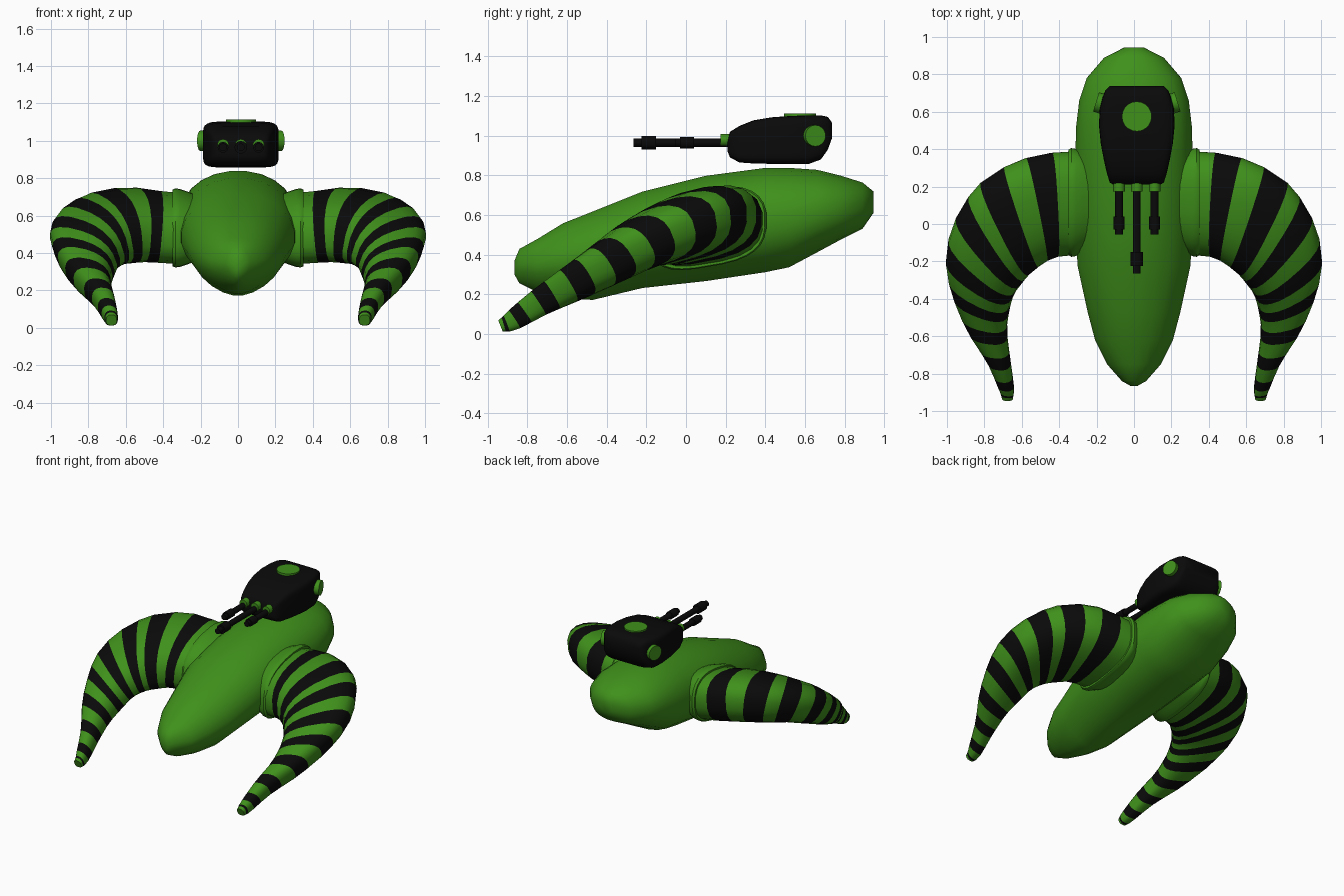
import bpy, bmesh, math
from mathutils import Vector as V, Matrix

if "Cube" in bpy.data.objects:
    bpy.data.objects.remove(bpy.data.objects["Cube"])


def material(name, col):
    m = bpy.data.materials.new(name)
    m.diffuse_color = (*col, 1)
    m.use_nodes = True
    m.node_tree.nodes["Principled BSDF"].inputs["Base Color"].default_value = m.diffuse_color
    return m


GREEN = material("green", (0.05, 0.28, 0.011))
BLACK = material("black", (0.003, 0.003, 0.003))


def finish(bm, name, mats, angle, mirror=False):
    bmesh.ops.recalc_face_normals(bm, faces=bm.faces)
    me = bpy.data.meshes.new(name)
    bm.to_mesh(me)
    bm.free()
    for m in mats:
        me.materials.append(m)
    ob = bpy.data.objects.new(name, me)
    bpy.context.collection.objects.link(ob)
    if mirror:
        ob.modifiers.new("mirror", 'MIRROR')
    bpy.ops.object.select_all(action='DESELECT')
    ob.select_set(True)
    bpy.context.view_layer.objects.active = ob
    bpy.ops.object.shade_smooth_by_angle(angle=math.radians(angle))
    return ob


def ring(c, a, b, n=2.0, sides=16, low=None, drop=1.0):
    """Superellipse ring; low and drop set the exponent and depth of the lower half."""
    pts = []
    for i in range(sides):
        t = 2 * math.pi * (i + 0.5) / sides
        ct, st = math.cos(t), math.sin(t)
        e = 2 / (low if low and st < 0 else n)
        pts.append(c + a * math.copysign(abs(ct) ** e, ct)
                   + b * (drop if st < 0 else 1) * math.copysign(abs(st) ** e, st))
    return pts


def loft(name, rings, mats, angle=50, mirror=False, bands=None):
    bm = bmesh.new()
    rows = [[bm.verts.new(p) for p in r] for r in rings]
    k = len(rows[0])
    for j in range(len(rows) - 1):
        for i in range(k):
            q = (rows[j][i], rows[j][(i + 1) % k], rows[j + 1][(i + 1) % k], rows[j + 1][i])
            f = bm.faces.new(q)
            if bands:
                f.material_index = bands[j]
    bm.faces.new(rows[0])
    bm.faces.new(rows[-1])
    return finish(bm, name, mats, angle, mirror)


def hull(name, stations, mat, n, sides, x=0.0, angle=50, low=None):
    """Loft along y from (y, half width, bottom, top)."""
    rings = [ring(V((x, y, (lo + hi) / 2)), V((w, 0, 0)), V((0, 0, (hi - lo) / 2)), n, sides,
                  low(y) if low else None)
             for y, w, lo, hi in stations]
    return loft(name, rings, [mat], angle)


def cylinder(name, p, q, r, mat, sides=12):
    p, q = V(p), V(q)
    rot = (q - p).to_track_quat('Z', 'Y').to_matrix().to_4x4()
    bm = bmesh.new()
    bmesh.ops.create_cone(bm, cap_ends=True, segments=sides, radius1=r, radius2=r,
                          depth=(q - p).length, matrix=Matrix.Translation((p + q) / 2) @ rot)
    return finish(bm, name, [mat], 40)


# Body, with a fuller underside towards the back
hull("body", [(-.865, .02, .30, .37), (-.84, .065, .255, .43), (-.75, .145, .21, .48),
              (-.62, .21, .18, .56), (-.47, .25, .17, .62), (-.22, .305, .23, .72),
              (.1, .315, .265, .80), (.4, .315, .31, .84), (.52, .312, .335, .84),
              (.66, .295, .41, .83), (.78, .255, .475, .80), (.89, .16, .53, .765),
              (.945, .05, .61, .72)], GREEN, 2.1, 24, low=lambda y: 1.95 + .5 * y)

# Shoulder collars
loft("shoulder_collars",
     [ring(V((x, .115, .53)), V((0, s * .292, s * .05)), V((0, 0, s * .205)), 2.4, 28, 3, .93)
      for x, s in ((.2, .8), (.27, .92), (.31, .985), (.335, 1), (.35, .97))],
     [GREEN], 35, True)

# Striped arms: outer point, inner point, half thickness
keys = [((.33, .39, .57), (.33, -.17, .48), .19), ((.46, .38, .59), (.42, -.18, .48), .188),
        ((.62, .34, .61), (.48, -.21, .48), .19), ((.80, .24, .60), (.56, -.27, .46), .18),
        ((.93, .07, .555), (.61, -.33, .43), .16), ((.995, -.13, .475), (.65, -.39, .385), .145),
        ((.975, -.33, .38), (.67, -.47, .315), .125), ((.90, -.54, .275), (.68, -.58, .24), .10),
        ((.785, -.73, .16), (.66, -.74, .155), .075), ((.725, -.87, .065), (.642, -.88, .065), .054),
        ((.705, -.935, .04), (.648, -.935, .04), .032)]
keys = [(V(o), V(i), V((b, 0, 0))) for o, i, b in keys]


def sample(t):
    """Catmull-Rom interpolation of the arm keys."""
    k = min(int(t), len(keys) - 2)
    u = t - k
    out = []
    for c in range(3):
        p1, p2 = keys[k][c], keys[k + 1][c]
        p0 = keys[k - 1][c] if k else 2 * p1 - p2
        p3 = keys[k + 2][c] if k + 2 < len(keys) else 2 * p2 - p1
        out.append(p1 + 0.5 * u * (p2 - p0 + u * (2 * p0 - 5 * p1 + 4 * p2 - p3
                                                  + u * (3 * (p1 - p2) + p3 - p0))))
    return out


def arm_ring(t):
    o, i, b = sample(t)
    o1, i1, _ = sample(min(t + .1, 10))
    o0, i0, _ = sample(max(t - .1, 0))
    a = (o - i) / 2
    up = ((o1 + i1) - (o0 + i0)).cross(V((a.x, a.y, 0))).normalized()
    return ring((o + i) / 2, a, up * b.x, 2.4, 20, 2.8, .9)


edges = [0, .85, 1.75, 2.4, 3.1, 3.55, 4.15, 4.7, 5.25, 5.75, 6.25, 6.75, 7.2, 7.65,
         8.05, 8.5, 8.9, 9.4, 9.7, 10]
loft("striped_arms", [arm_ring(t) for t in edges], [GREEN, BLACK], 50, True,
     [j % 2 for j in range(len(edges) - 1)])

# Turret housing
X = .015
hull("turret", [(.21, .125, .92, .98), (.222, .145, .89, 1.02), (.27, .16, .865, 1.05),
                (.34, .176, .86, 1.078), (.43, .193, .858, 1.093), (.53, .203, .857, 1.10),
                (.62, .198, .858, 1.103), (.68, .182, .88, 1.103), (.715, .168, .93, 1.095),
                (.737, .145, .99, 1.065)], BLACK, 7, 28, X, 45)

# Turret hatch and side caps
cylinder("turret_hatch", (X, .575, 1.08), (X, .575, 1.113), .08, GREEN, 20)
for s, side in ((-1, "left"), (1, "right")):
    cylinder(side + "_turret_cap", (X + s * .15, .632, 1.0), (X + s * .218, .653, 1.0),
             .054, GREEN, 16)

# Guns: offset, sleeve back, sleeve front, muzzle end, sleeve radius
for name, dx, back, front, end, r in (("left", -.095, .04, -.03, -.055, .029),
                                      ("centre", 0, -.15, -.225, -.265, .034),
                                      ("right", .095, .04, -.03, -.055, .029)):
    x, z = X + dx, .965
    cylinder(name + "_gun_mount", (x, .26, .978), (x, .175, .978), .031, GREEN)
    cylinder(name + "_gun_barrel", (x, .25, z), (x, end, z), .021, BLACK)
    cylinder(name + "_gun_sleeve", (x, back, z), (x, front, z), r, BLACK)
